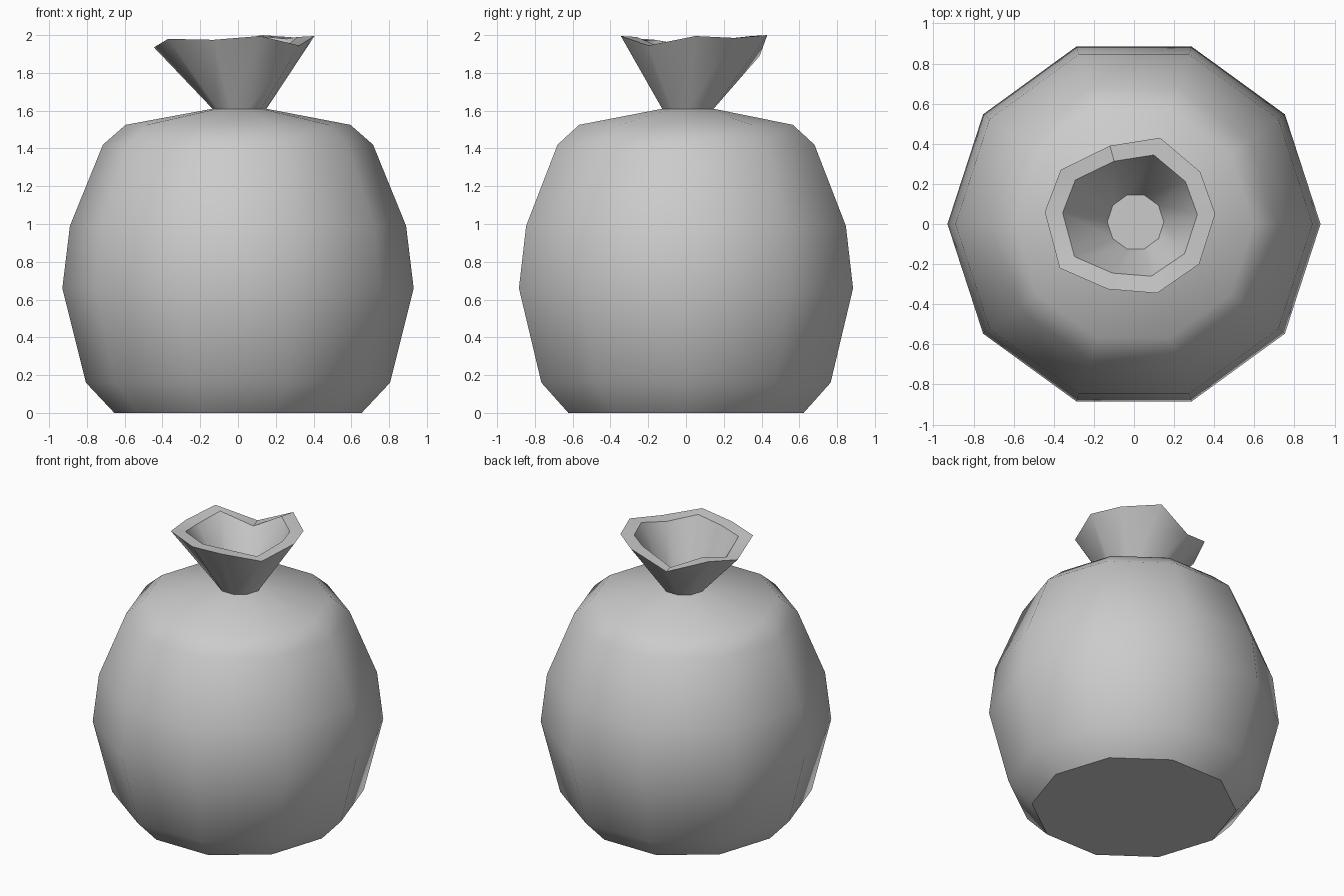
import bpy, bmesh
from math import cos, sin, tau, radians

if "Cube" in bpy.data.objects:
    bpy.data.objects.remove(bpy.data.objects["Cube"])

SIDES = 10


def ring(bm, r, z, cx=0.0, cy=0.0):
    return [bm.verts.new((cx + r * cos(tau * i / SIDES), cy + r * sin(tau * i / SIDES), z))
            for i in range(SIDES)]


def bridge(bm, a, b):
    for i in range(SIDES):
        j = (i + 1) % SIDES
        bm.faces.new((a[i], a[j], b[j], b[i]))


def finish(bm, name, angle):
    mesh = bpy.data.meshes.new(name)
    bm.to_mesh(mesh)
    bm.free()
    obj = bpy.data.objects.new(name, mesh)
    bpy.context.collection.objects.link(obj)
    bpy.ops.object.select_all(action='DESELECT')
    obj.select_set(True)
    bpy.context.view_layer.objects.active = obj
    bpy.ops.object.shade_smooth_by_angle(angle=radians(angle))
    return obj


# Sack: bulging ten-sided body up to the tied neck
bm = bmesh.new()
profile = [(0.655, 0), (0.805, 0.16), (0.93, 0.66), (0.89, 0.99), (0.715, 1.42), (0.595, 1.525)]
rings = [ring(bm, r, z) for r, z in profile]
neck = ring(bm, 0.143, 1.61, 0.008, 0.01)
rings.append(neck)
bm.faces.new(rings[0][::-1])

# Ruffled open mouth: uneven rim (x, y, z), counter-clockwise from +x
rim = [(0.405, 0.05, 1.995), (0.33, 0.26, 1.985), (0.13, 0.43, 2.0), (-0.12, 0.39, 1.89),
       (-0.365, 0.27, 1.98), (-0.445, 0.06, 1.935), (-0.37, -0.22, 1.98),
       (-0.13, -0.325, 1.975), (0.115, -0.345, 1.995), (0.325, -0.20, 1.945)]
outer = [bm.verts.new(p) for p in rim]
cx, cy = -0.02, 0.04
inner = [bm.verts.new((cx + (x - cx) * 0.79, cy + (y - cy) * 0.78, z - 0.005)) for x, y, z in rim]
floor = ring(bm, 0.141, 1.615, 0.008, 0.01)
rings += [outer, inner, floor]
for a, b in zip(rings, rings[1:]):
    bridge(bm, a, b)
bm.faces.new(floor)
finish(bm, "tied_sack", 42)
